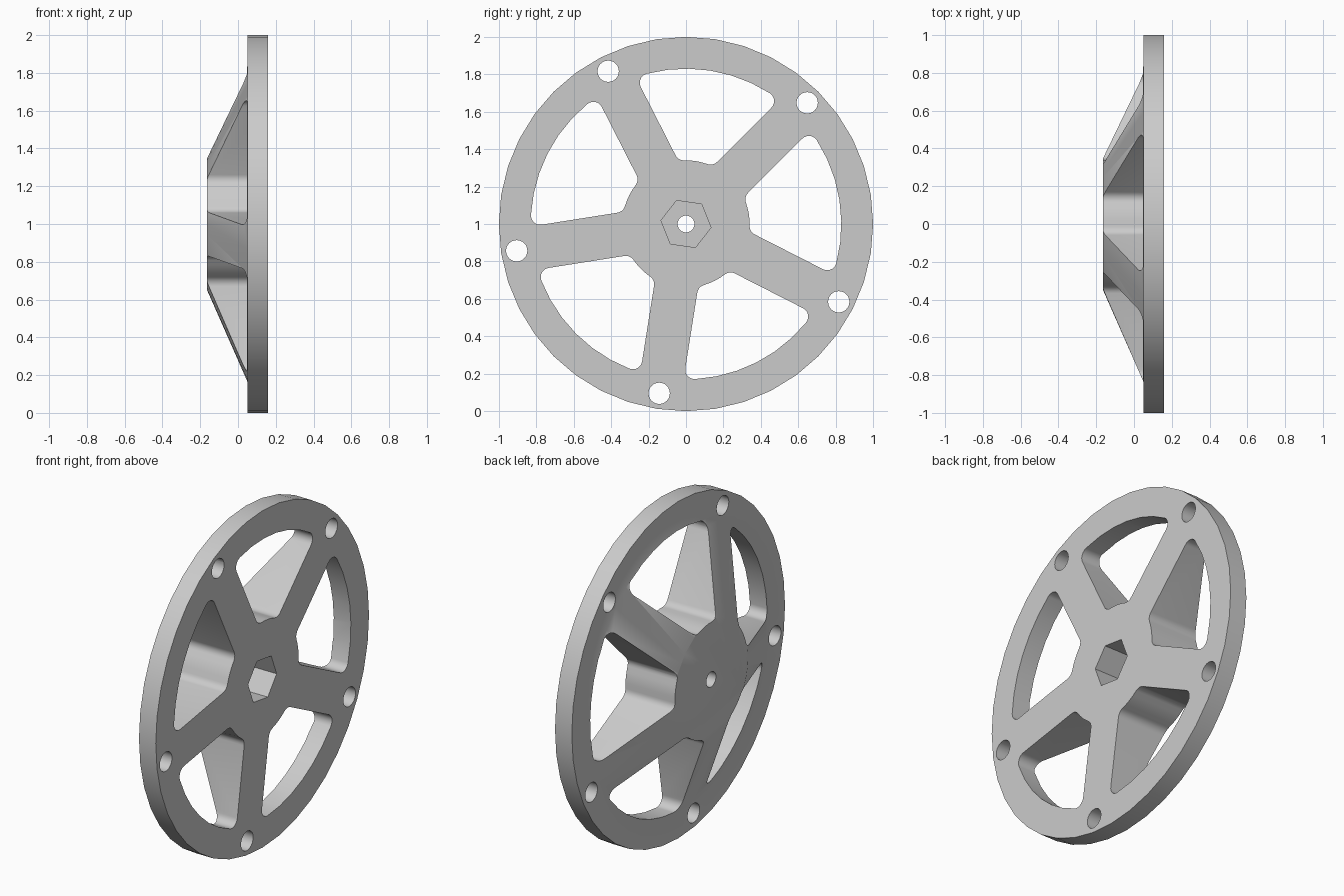
import bpy, bmesh, math

if "Cube" in bpy.data.objects:
    bpy.data.objects.remove(bpy.data.objects["Cube"])

FIRST_SPOKE, STEP = 45, 72        # spoke layout in degrees
SPOKE_HALF, HUB_R, RIM_R, FILLET = 0.117, 0.34, 0.83, 0.05
BACK, PLATE, FACE = -0.165, 0.05, 0.16   # positions along the axle (x)


def polar(r, deg):
    a = math.radians(deg)
    return complex(r * math.cos(a), r * math.sin(a))


def arc(centre, r, start, end, n):
    return [centre + polar(r, start + (end - start) * i / n) for i in range(n + 1)]


def finish(bm, name):
    bmesh.ops.recalc_face_normals(bm, faces=bm.faces)
    mesh = bpy.data.meshes.new(name)
    bm.to_mesh(mesh)
    bm.free()
    obj = bpy.data.objects.new(name, mesh)
    bpy.context.collection.objects.link(obj)
    return obj


def prism(name, outline, x0, x1):
    """Extrude an outline in the wheel plane along the axle."""
    points = [p for i, p in enumerate(outline) if abs(p - outline[i - 1]) > 0.001]
    bm = bmesh.new()
    face = bm.faces.new([bm.verts.new((x0, p.real, p.imag + 1)) for p in points])
    moved = bmesh.ops.extrude_face_region(bm, geom=[face])["geom"]
    verts = [v for v in moved if isinstance(v, bmesh.types.BMVert)]
    bmesh.ops.translate(bm, verts=verts, vec=(x1 - x0, 0, 0))
    return finish(bm, name)


def lathe(name, profile, sides):
    """Turn a closed (radius, x) profile around the axle."""
    bm = bmesh.new()
    rings = []
    for r, x in profile:
        ring = [polar(r, 360 * i / sides) for i in range(sides)]
        rings.append([bm.verts.new((x, p.real, p.imag + 1)) for p in ring])
    for a, b in zip(rings, rings[1:]):
        for i in range(sides):
            j = (i + 1) % sides
            bm.faces.new((a[i], a[j], b[j], b[i]))
    bm.faces.new(rings[0])
    bm.faces.new(rings[-1])
    return finish(bm, name)


def cut(target, cutter):
    mod = target.modifiers.new("cut", "BOOLEAN")
    mod.operation, mod.solver, mod.object = "DIFFERENCE", "EXACT", cutter
    bpy.context.view_layer.objects.active = target
    bpy.ops.object.modifier_apply(modifier=mod.name)
    bpy.data.objects.remove(cutter)


def window_outline():
    """Rounded window between a spoke at angle zero and the next one."""
    v = SPOKE_HALF + FILLET
    inner, outer = HUB_R + FILLET, RIM_R - FILLET
    a_in = math.degrees(math.asin(v / inner))
    a_out = math.degrees(math.asin(v / outer))
    half = arc(0, HUB_R, STEP / 2, a_in, 2)
    half += arc(polar(inner, a_in), FILLET, a_in - 180, -90, 5)
    half += arc(polar(outer, a_out), FILLET, -90, a_out, 7)
    half += arc(0, RIM_R, a_out, STEP / 2, 3)
    return half + [p.conjugate() * polar(1, STEP) for p in reversed(half)]


# Wheel body: flat rim plate with a tapered hub behind it
wheel = lathe("spoked_wheel", [(0.347, BACK), (0.835, PLATE), (1, PLATE), (1, FACE)], 40)

# Windows and rim holes
for k in range(5):
    angle = FIRST_SPOKE + STEP * k
    turned = [p * polar(1, angle) for p in window_outline()]
    cut(wheel, prism("window_cutter", turned, -0.4, 0.4))
    cut(wheel, prism("rim_hole_cutter", arc(polar(0.916, angle), 0.057, 0, 360, 24), -0.4, 0.4))

# Hexagonal socket and axle hole
cut(wheel, prism("socket_cutter", arc(0, 0.135, 52, 412, 6), -0.09, 0.4))
cut(wheel, prism("axle_cutter", arc(0, 0.045, 0, 360, 24), -0.4, 0.4))

# Single grey material
grey = bpy.data.materials.new("light_grey")
grey.use_nodes = True
colour = (0.6, 0.6, 0.6, 1)
grey.diffuse_color = colour
grey.node_tree.nodes["Principled BSDF"].inputs["Base Color"].default_value = colour
wheel.data.materials.clear()
wheel.data.materials.append(grey)

bpy.ops.object.select_all(action="DESELECT")
wheel.select_set(True)
bpy.context.view_layer.objects.active = wheel
bpy.ops.object.shade_smooth_by_angle(angle=math.radians(30))
